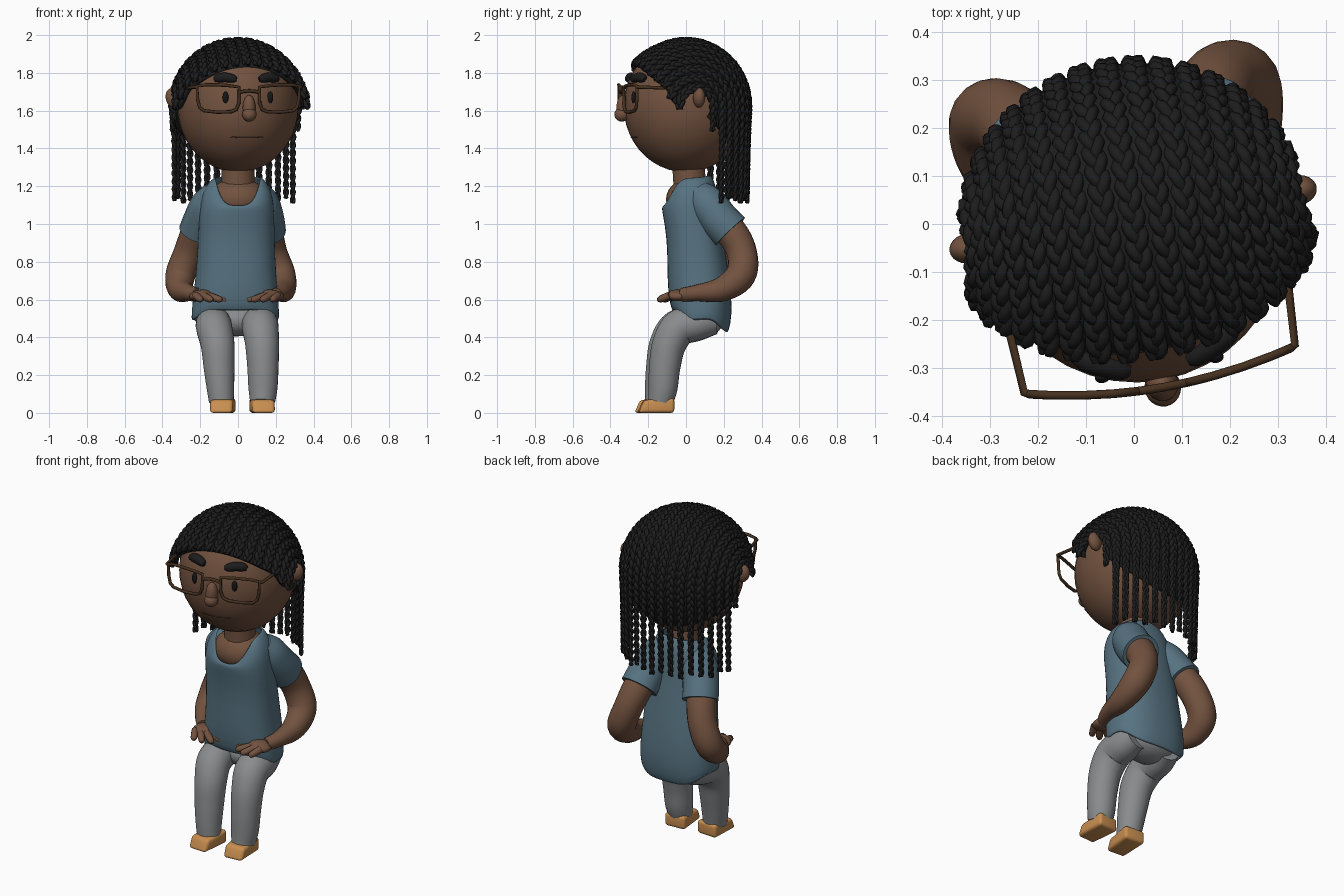
import bpy, bmesh, math
from mathutils import Vector, Matrix

if "Cube" in bpy.data.objects:
    bpy.data.objects.remove(bpy.data.objects["Cube"])

TURN = Matrix.Rotation(math.radians(10), 4, 'Z')   # the head looks slightly to one side
COLORS = dict(skin=(.17, .085, .05), hair=(.012, .012, .013), shirt=(.095, .17, .22),
              trousers=(.25, .26, .27), shoe=(.58, .27, .08), frame=(.06, .03, .014),
              eye=(.008, .008, .008), lip=(.09, .04, .025))
MATS = {}
for key, c in COLORS.items():
    MATS[key] = bpy.data.materials.new(key)
    MATS[key].diffuse_color = (*c, 1)


def add(name, mesh, mat, head=False):
    if head:
        mesh.transform(TURN)
    mesh.materials.clear()
    mesh.materials.append(MATS[mat])
    for p in mesh.polygons:
        p.use_smooth = True
    ob = bpy.data.objects.new(name, mesh)
    bpy.context.collection.objects.link(ob)
    return ob


def from_bm(name, bm, mat, head=False):
    bmesh.ops.recalc_face_normals(bm, faces=bm.faces)
    mesh = bpy.data.meshes.new(name)
    bm.to_mesh(mesh)
    bm.free()
    return add(name, mesh, mat, head)


def ball(name, loc, radii, mat, head=False, rot=(0, 'X'), seg=24):
    m = Matrix.Translation(loc) @ Matrix.Rotation(math.radians(rot[0]), 4, rot[1]) @ Matrix.Diagonal((*radii, 1))
    bm = bmesh.new()
    bmesh.ops.create_uvsphere(bm, u_segments=seg, v_segments=seg // 2 + 2, radius=1, matrix=m)
    return from_bm(name, bm, mat, head)


def smooth_path(pts, n=6):
    """Catmull-Rom through points of any dimension."""
    p = [pts[0]] + list(pts) + [pts[-1]]
    out = []
    for i in range(1, len(p) - 2):
        for k in range(n):
            t = k / n
            out.append([.5 * (2 * b + (c - a) * t + (2 * a - 5 * b + 4 * c - d) * t * t + (3 * b - a - 3 * c + d) * t ** 3)
                        for a, b, c, d in zip(p[i - 1], p[i], p[i + 1], p[i + 2])])
    return out + [list(pts[-1])]


def tubes(name, paths, mat, head=False, res=5, cyclic=False):
    """Round tubes along paths of (x, y, z, radius)."""
    cu = bpy.data.curves.new(name, 'CURVE')
    cu.dimensions = '3D'
    cu.bevel_depth = 1
    cu.bevel_resolution = res
    cu.use_fill_caps = True
    for path in paths:
        sp = cu.splines.new('POLY')
        sp.points.add(len(path) - 1)
        sp.use_cyclic_u = cyclic
        for q, (x, y, z, r) in zip(sp.points, path):
            q.co = (x, y, z, 1)
            q.radius = r
    tmp = bpy.data.objects.new(name + "_curve", cu)
    bpy.context.collection.objects.link(tmp)
    dg = bpy.context.evaluated_depsgraph_get()
    mesh = bpy.data.meshes.new_from_object(tmp.evaluated_get(dg))
    bpy.data.objects.remove(tmp)
    return add(name, mesh, mat, head)


# Head and face
HC, HR = Vector((0, 0, 1.622)), Vector((.32, .33, .348))


def face(x, z, off=0):
    k = 1 - (x / HR.x) ** 2 - ((z - HC.z) / HR.z) ** 2
    return (x, -HR.y * math.sqrt(max(k, 0)) - off, z)


ball("head", HC, HR, 'skin', True, seg=40)
ball("nose", (0, -.338, 1.615), (.034, .036, .068), 'skin', True)
ball("nose_tip", (0, -.345, 1.58), (.038, .04, .038), 'skin', True)
for s, side in ((-1, "left"), (1, "right")):
    ball(side + "_eye", face(s * .12, 1.67), (.016, .012, .031), 'eye', True)
    ball(side + "_ear", (s * .345, .01, 1.668), (.042, .032, .053), 'skin', True, (s * 15, 'Y'))
    brow = [(*face(s * x, z, .005), r) for x, z, r in
            ((.06, 1.767, .012), (.078, 1.769, .022), (.115, 1.776, .026), (.15, 1.772, .024), (.17, 1.763, .014))]
    tubes(side + "_eyebrow", [smooth_path(brow)], 'hair', True)
tubes("mouth", [[(*face(i * .011, 1.457 + .00008 * i * i, -.001), .003) for i in range(-8, 9)]], 'lip', True, 2)

# Glasses: two rims, bridge, temples
def bow(x, z):
    return (x, -.345 + .45 * x * x, z, .009)


rims = []
for s in (-1, 1):
    rims.append([bow(s * x, z) for x, z in ((.055, 1.725), (.11, 1.733), (.17, 1.737), (.23, 1.737), (.275, 1.73),
                (.272, 1.66), (.262, 1.618), (.24, 1.6), (.17, 1.592), (.1, 1.594), (.07, 1.606), (.056, 1.64))])
tubes("glasses_rims", rims, 'frame', True, 2, True)
tubes("glasses_bridge", [[bow(x, 1.705 - 3 * x * x) for x in (-.055, -.03, 0, .03, .055)]], 'frame', True, 2)
tubes("glasses_temples", [[(s * .275, -.311, 1.725, .009), (s * .286, -.305, 1.725, .009), (s * .295, -.16, 1.72, .009),
                           (s * .325, -.03, 1.705, .009)] for s in (-1, 1)], 'frame', True, 2)

# Hair: slices over an ellipsoid, each carrying a three-strand plait
A, B, C = .352, .332, .35


def scalp(phi, al, k=1):
    return Vector((k * A * math.sin(phi), -k * B * math.cos(phi) * math.cos(al), HC.z + k * C * math.cos(phi) * math.sin(al)))


def hair_start(phi):
    u = abs(phi) / math.radians(74)
    return math.radians(37 - 14 * u * u - 30 * max(0, u - .8) / .2)


bm = bmesh.new()
grid = []
for i in range(33):
    phi = math.radians(-76 + 152 * i / 32)
    a0, a1 = hair_start(phi), math.radians(222)
    grid.append([bm.verts.new(scalp(phi, a0 + (a1 - a0) * j / 36, .975)) for j in range(37)])
for i in range(32):
    for j in range(36):
        bm.faces.new((grid[i][j], grid[i + 1][j], grid[i + 1][j + 1], grid[i][j + 1]))
cap = from_bm("hair_cap", bm, 'hair', True)
mod = cap.modifiers.new("thick", 'SOLIDIFY')
mod.thickness = .02
mod.offset = 0

ROWS, STEP, PERIOD = 17, .01, .125
plaits = []
for i in range(ROWS):
    phi = math.radians(-74 + 148 * i / (ROWS - 1))
    a0 = hair_start(phi)
    n = int((math.pi - a0) * B * math.cos(phi) / STEP)
    spine = []                                        # point, sideways, outward, width
    for j in range(n):
        al = a0 + (math.pi - a0) * j / n
        lat = Vector((A * math.cos(phi), B * math.sin(phi) * math.cos(al), -C * math.sin(phi) * math.sin(al))).normalized()
        out = scalp(phi, al) - HC
        out = (out - lat * out.dot(lat)).normalized()
        lift = .018 * max(0, 1 - j / 16)              # the fringe stands off the forehead
        spine.append((scalp(phi, al) + out * lift, lat, out, min(1, .7 + .15 * j)))
    end = scalp(phi, math.pi)
    drop = .13 if i in (0, ROWS - 1) else .51 - .012 * (i % 3)
    m = int(drop / STEP)
    for j in range(m + 1):
        f = j / m
        w = 1 - .22 * min(1, 2.5 * f) - .15 * f
        spine.append((end + Vector((0, -.008 * f, -drop * f)), lat, out, w))
    for k in range(3):
        strand = []
        for j, (p, lat, out, w) in enumerate(spine):
            t = 2 * math.pi * (j * STEP / PERIOD + k / 3)
            q = p + lat * (.0145 * w * math.sin(t)) + out * (.008 * w * math.sin(2 * t))
            strand.append((*q, .013 * w))
        plaits.append(strand)
tubes("hair_plaits", plaits, 'hair', True, 1)

# Neck and chest
tubes("neck", [[(0, .03, 1.1, .1), (0, .02, 1.2, .088), (0, .01, 1.36, .088)]], 'skin')
ball("chest", (0, .03, 1.13), (.155, .136, .115), 'skin')

# Shirt body: rings of (z front, z side, z back, y front, y back, half width)
RINGS = [(.545, .49, .415, -.075, .225, .235), (.62, .58, .52, -.095, .248, .23), (.75, .73, .7, -.1, .235, .213),
         (.92, .91, .9, -.1, .2, .203), (1.05, 1.06, 1.06, -.124, .175, .2), (1.08, 1.16, 1.17, -.128, .165, .188),
         (1.09, 1.22, 1.23, -.126, .15, .158), (1.1, 1.25, 1.262, -.118, .13, .122)]
bm = bmesh.new()
loops = []
for n, (zf, zs, zb, yf, yb, rx) in enumerate(RINGS):
    ring = []
    for k in range(28):
        t = 2 * math.pi * k / 28
        c, s = math.cos(t), math.sin(t)
        x = math.copysign(abs(c) ** .85, c) * rx - .015 * (1 - n / 7)
        y = (yf + yb) / 2 + math.copysign(abs(s) ** .85, s) * (yb - yf) / 2
        u = abs(c) ** (3.2 if n > 4 and s < 0 else 2)  # round scoop at the neckline
        z = zs * u + (zf if s < 0 else zb) * (1 - u)
        if n == 0:
            z += .008 * math.sin(5 * t)
        ring.append(bm.verts.new((x, y, z)))
    loops.append(ring)
for lo, hi in zip(loops, loops[1:]):
    for k in range(28):
        bm.faces.new((lo[k], lo[k - 1], hi[k - 1], hi[k]))
shirt = from_bm("shirt_body", bm, 'shirt')
mod = shirt.modifiers.new("cloth", 'SOLIDIFY')
mod.thickness = .012
mod = shirt.modifiers.new("smooth", 'SUBSURF')
mod.levels = mod.render_levels = 1

# Sleeves, arms and hands (the trunk is twisted, so each side has its own path)
SLEEVES = {"left": [(-.1, .04, 1.165, .075), (-.15, .08, 1.1, .1), (-.19, .13, 1.02, .1), (-.215, .17, .955, .1)],
           "right": [(.1, .06, 1.165, .075), (.12, .11, 1.11, .1), (.14, .17, 1.03, .104), (.148, .235, .96, .106)]}
ARMS = {"left": [(-.16, .07, 1.1, .075), (-.215, .16, .97, .082), (-.26, .215, .85, .08), (-.305, .215, .73, .079),
                 (-.305, .14, .655, .066), (-.26, .04, .635, .044), (-.215, -.02, .625, .036)],
        "right": [(.12, .1, 1.1, .075), (.15, .23, .97, .084), (.18, .295, .85, .08), (.225, .29, .73, .08),
                  (.24, .19, .655, .066), (.23, .06, .635, .044), (.2, -.02, .625, .036)]}
for s, side in ((-1, "left"), (1, "right")):
    tubes(side + "_sleeve", [smooth_path(SLEEVES[side])], 'shirt', res=8)
    tubes(side + "_arm", [smooth_path(ARMS[side])], 'skin', res=8)
    wx = ARMS[side][-1][0]
    ball(side + "_palm", (wx - s * .018, -.045, .622), (.062, .06, .03), 'skin', rot=(s * 8, 'Y'))
    fingers = []
    for bx, by, tx, ty in ((.045, -.045, .15, -.075), (.05, -.07, .125, -.12), (.025, -.085, .075, -.145), (-.01, -.085, .02, -.145)):
        a, b = Vector((wx - s * bx, by, .622)), Vector((wx - s * tx, ty, .598))
        fingers.append([(*a, .021), (*a.lerp(b, .5), .02), (*a.lerp(b, .85), .018), (*b, .013), (*a.lerp(b, 1.06), .004)])
    tubes(side + "_fingers", fingers, 'skin', res=3)

# Trousers: seat and bent legs
ball("trouser_seat", (-.01, .09, .49), (.18, .11, .085), 'trousers')
LEGS = {"left": [(-.11, .15, .49, .075), (-.128, .06, .475, .092), (-.126, -.045, .45, .096), (-.108, -.105, .36, .09),
                 (-.1, -.13, .24, .082), (-.093, -.145, .13, .073), (-.088, -.152, .06, .066)],
        "right": [(.105, .15, .49, .075), (.116, .06, .475, .094), (.118, -.035, .45, .097), (.128, -.09, .36, .09),
                  (.132, -.113, .24, .083), (.132, -.122, .13, .077), (.13, -.135, .06, .067)]}
for side, path in LEGS.items():
    tubes(side + "_leg", [smooth_path(path)], 'trousers', res=8)

# Shoes: tapered rounded blocks
for side, x, y, turn in (("left", -.083, -.175, -4), ("right", .13, -.16, 4)):
    bm = bmesh.new()
    bmesh.ops.create_cube(bm, size=1)
    for v in bm.verts:
        v.co = Vector((v.co.x * .13, v.co.y * .19, (v.co.z + .5) * .08))
        if v.co.y < 0:
            v.co.x *= .92
            if v.co.z > .01:
                v.co.z = .068
                v.co.y += .03
    bm.transform(Matrix.Translation((x, y, 0)) @ Matrix.Rotation(math.radians(turn), 4, 'Z'))
    shoe = from_bm(side + "_shoe", bm, 'shoe')
    mod = shoe.modifiers.new("round", 'BEVEL')
    mod.width = .018
    mod.segments = 4

for m in bpy.data.materials:
    if m.users and not m.is_grease_pencil:
        m.use_nodes = True
        m.node_tree.nodes["Principled BSDF"].inputs["Base Color"].default_value = m.diffuse_color
